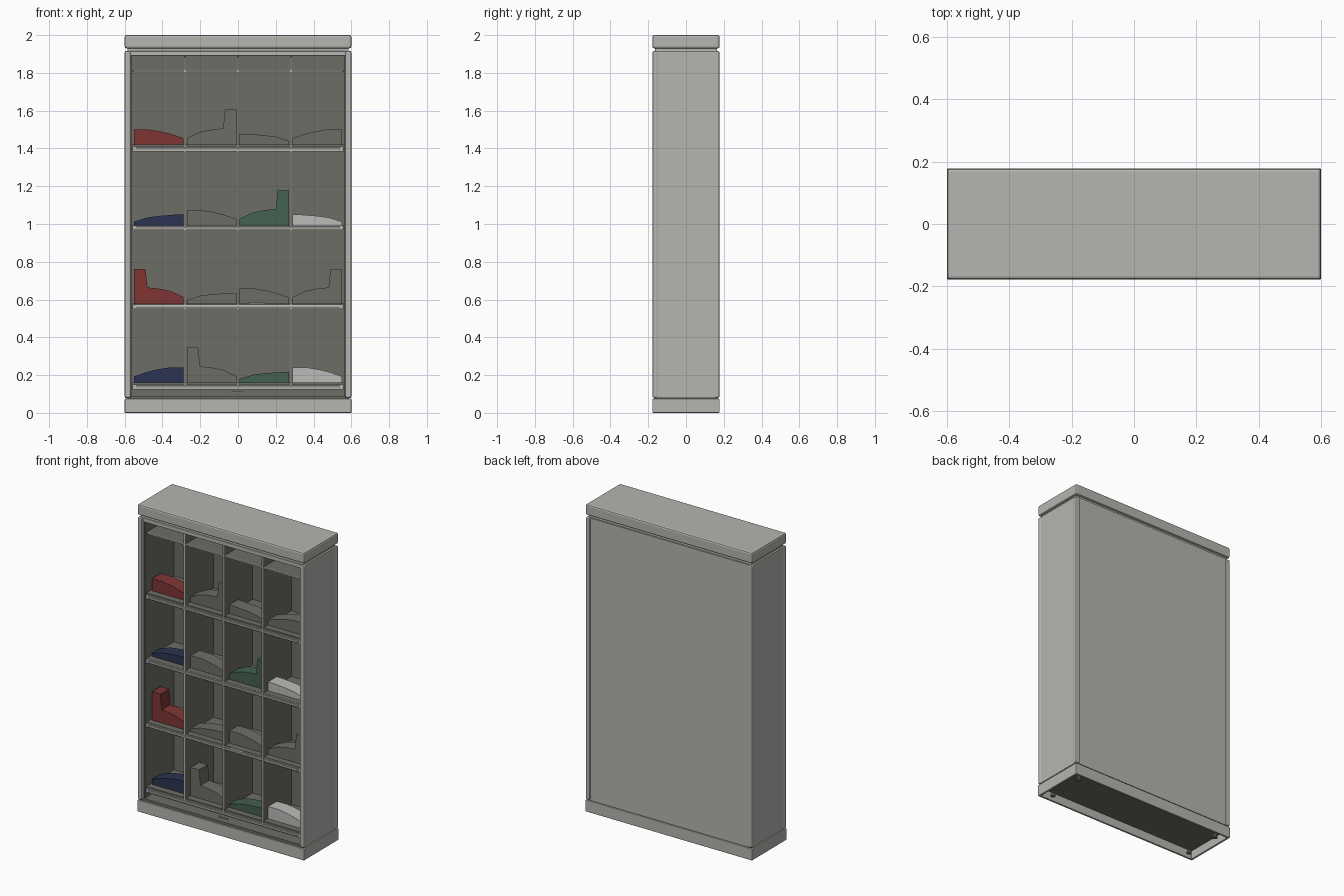
import bpy
import bmesh

cube = bpy.data.objects.get("Cube")
if cube:
    bpy.data.objects.remove(cube, do_unlink=True)


def make_material(name, color):
    mat = bpy.data.materials.new(name)
    mat.use_nodes = True
    mat.diffuse_color = (*color, 1)
    mat.node_tree.nodes["Principled BSDF"].inputs["Base Color"].default_value = (*color, 1)
    return mat


LIGHT = make_material("warm light grey", (0.47, 0.46, 0.435))
DARK = make_material("dark grey", (0.155, 0.155, 0.135))
RED = make_material("brick red", (0.21, 0.036, 0.034))
NAVY = make_material("navy blue", (0.025, 0.034, 0.085))
GREEN = make_material("forest green", (0.06, 0.12, 0.085))
WHITE = make_material("off white", (0.5, 0.5, 0.48))


def finish(name, bm, mat, bevel=0):
    bmesh.ops.recalc_face_normals(bm, faces=bm.faces)
    mesh = bpy.data.meshes.new(name)
    bm.to_mesh(mesh)
    bm.free()
    mesh.materials.append(mat)
    obj = bpy.data.objects.new(name, mesh)
    bpy.context.collection.objects.link(obj)
    if bevel:
        mod = obj.modifiers.new("soft edges", "BEVEL")
        mod.width = bevel
        mod.segments = 2
    return obj


def box(name, xs, ys, zs, mat, bevel=0):
    """Box given by its low and high limit on each axis."""
    bm = bmesh.new()
    bmesh.ops.create_cube(bm, size=1)
    limits = (xs, ys, zs)
    for v in bm.verts:
        v.co = [hi if c > 0 else lo for c, (lo, hi) in zip(v.co, limits)]
    return finish(name, bm, mat, bevel)


def extrude_profile(name, points, y0, y1, mat):
    """Side profile in x and z, extruded along y."""
    bm = bmesh.new()
    face = bm.faces.new([bm.verts.new((x, y0, z)) for x, z in points])
    result = bmesh.ops.extrude_face_region(bm, geom=[face])
    verts = [g for g in result["geom"] if isinstance(g, bmesh.types.BMVert)]
    bmesh.ops.translate(bm, verts=verts, vec=(0, y1 - y0, 0))
    return finish(name, bm, mat)


W, D = 0.6, 0.178
LOW, HIGH = 0.08, 1.915

# Cap and the recessed neck under it
box("cap", (-W, W), (-D, D), (1.93, 2), LIGHT, 0.01)
box("neck", (-W + 0.015, W - 0.015), (-D + 0.015, D - 0.015), (1.9, 1.94), LIGHT)

# Hollow plinth with a dark underside and feet
for side, y in (("front", -D), ("back", D - 0.014)):
    box(f"plinth_{side}", (-W, W), (y, y + 0.014), (0, 0.075), LIGHT, 0.004)
for side, x in (("right", -W), ("left", W - 0.014)):
    box(f"plinth_{side}", (x, x + 0.014), (-D, D), (0, 0.075), LIGHT, 0.004)
box("floor", (-W + 0.012, W - 0.012), (-D + 0.012, D - 0.012), (0.055, 0.09), DARK)
for sx in (-1, 1):
    for sy in (-1, 1):
        bm = bmesh.new()
        for radius, z0, z1 in ((0.016, 0, 0.012), (0.006, 0.012, 0.06)):
            made = bmesh.ops.create_cone(bm, cap_ends=True, segments=12, radius1=radius,
                                         radius2=radius, depth=z1 - z0)
            bmesh.ops.translate(bm, verts=made["verts"],
                                vec=(sx * 0.53, sy * 0.12, (z0 + z1) / 2))
        finish("foot", bm, DARK)

# Corner posts, side panels and inner lining
for side, s in (("right", -1), ("left", 1)):
    def span(a, b):
        return sorted((s * a, s * b))
    for end, y in (("front", -D), ("back", D - 0.03)):
        box(f"{side}_{end}_post", span(0.568, W), (y, y + 0.03), (LOW, HIGH), LIGHT, 0.008)
    box(f"{side}_panel", span(0.572, 0.597), (-0.16, 0.16), (LOW, HIGH), LIGHT)
    box(f"{side}_lining", span(0.56, 0.573), (-0.155, 0.155), (LOW, HIGH - 0.01), DARK)
box("back_panel", (-0.575, 0.575), (0.152, 0.172), (LOW, HIGH), LIGHT)
box("back_lining", (-0.57, 0.57), (0.142, 0.152), (LOW, HIGH), DARK)
box("ceiling", (-0.57, 0.57), (-0.15, 0.15), (1.895, HIGH), DARK)
box("top_rail", (-0.57, 0.57), (-0.168, -0.145), (1.89, HIGH), LIGHT, 0.003)

# Upright dividers with light front edges
for x in (-0.28, 0, 0.28):
    box("divider", (x - 0.005, x + 0.005), (-0.142, 0.142), (0.14, 1.895), DARK)
    box("divider_edge", (x - 0.006, x + 0.006), (-0.15, -0.142), (0.14, 1.885), LIGHT)

# Upper shelf
box("upper_shelf", (-0.56, 0.56), (-0.14, 0.142), (1.805, 1.815), DARK)
box("upper_shelf_edge", (-0.555, 0.555), (-0.148, -0.14), (1.806, 1.815), LIGHT)

# Shoe shapes: distance from the heel, then height
SHAPES = {
    "low": ((0, 0.08), (0.08, 0.08), (0.15, 0.068), (0.2, 0.055), (0.262, 0.033)),
    "flat": ((0, 0.058), (0.05, 0.056), (0.13, 0.05), (0.19, 0.042), (0.262, 0.02)),
    "boot": ((0, 0.185), (0.06, 0.185), (0.07, 0.086), (0.13, 0.08),
             (0.19, 0.068), (0.262, 0.035)),
}

# Each row: shelf top, strip height, and shoes with toe direction
ROWS = (
    (0.16, 0.138, (("low", -1, NAVY), ("boot", 1, DARK), ("flat", -1, GREEN), ("low", 1, WHITE))),
    (0.578, 0.563, (("boot", 1, RED), ("flat", -1, DARK), ("low", 1, DARK), ("boot", -1, DARK))),
    (0.993, 0.98, (("flat", -1, NAVY), ("low", 1, DARK), ("boot", -1, GREEN), ("flat", 1, WHITE))),
    (1.42, 1.398, (("low", 1, RED), ("boot", -1, DARK), ("flat", 1, DARK), ("low", -1, DARK))),
)
for top, strip, shoes in ROWS:
    box("shelf", (-0.56, 0.56), (-0.142, 0.142), (strip - 0.006, top), DARK)
    box("shelf_edge", (-0.558, 0.558), (-0.15, -0.142), (strip - 0.013, strip + 0.012), LIGHT)
    box("label_strip", (-0.54, 0.54), (-0.158, -0.15), (strip - 0.006, strip + 0.006), LIGHT, 0.002)
    for i, (shape, toe, mat) in enumerate(shoes):
        centre = (i - 1.5) * 0.279
        outline = [(centre + toe * (d - 0.131), top + h) for d, h in SHAPES[shape]]
        sole = [(outline[-1][0], top), (outline[0][0], top)]
        extrude_profile(f"{shape}_shoe", outline + sole, -0.1, -0.01, mat)

# Small tags
box("lower_tag", (-0.035, 0.035), (-0.156, -0.15), (0.106, 0.114), LIGHT)
box("shelf_tag", (0.055, 0.145), (-0.156, -0.15), (0.576, 0.584), LIGHT)
